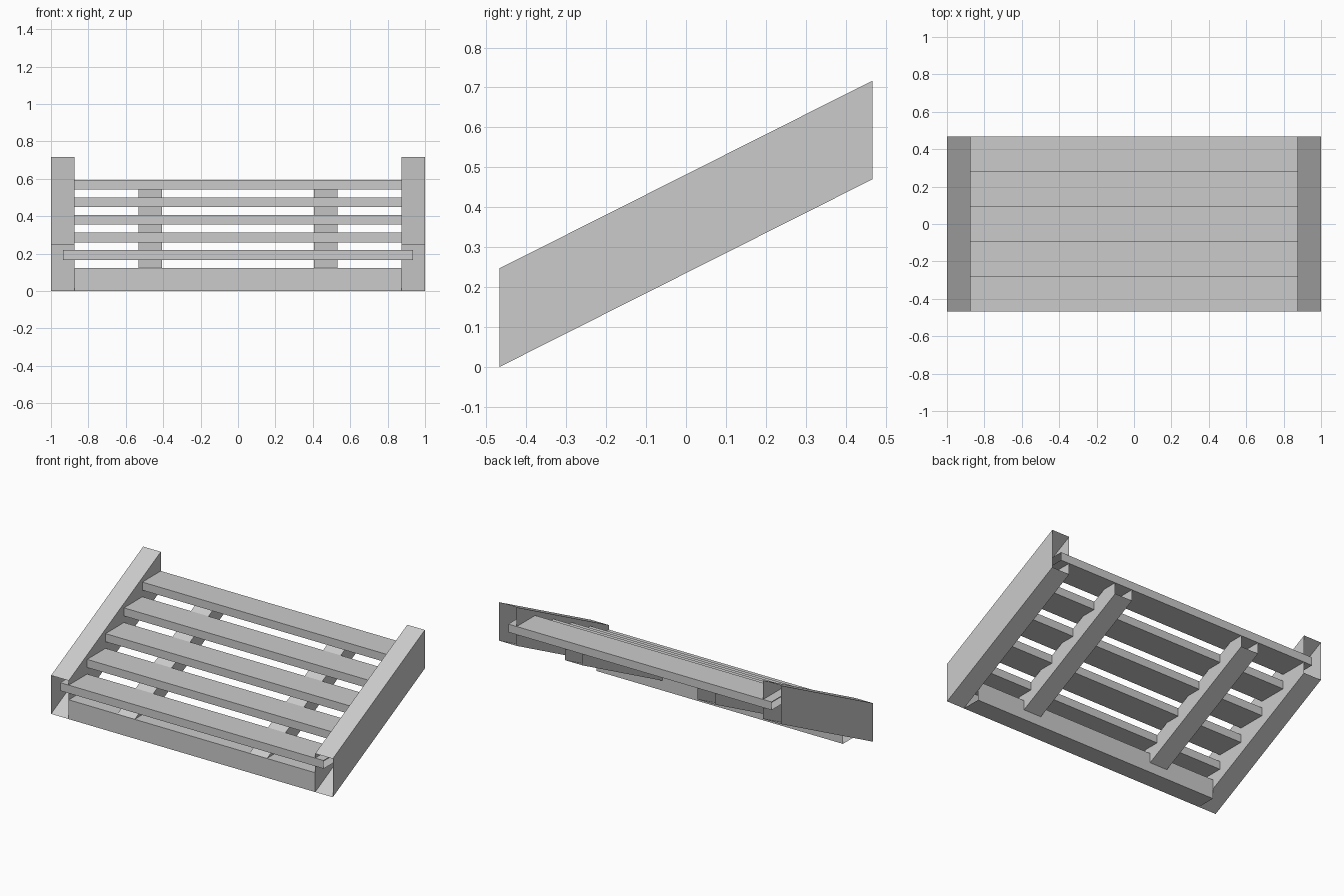
import bpy

cube = bpy.data.objects.get("Cube")
if cube:
    bpy.data.objects.remove(cube, do_unlink=True)

GREY = (0.6, 0.6, 0.6, 1.0)
mat = bpy.data.materials.new("plain_grey")
mat.use_nodes = True
mat.diffuse_color = GREY
mat.node_tree.nodes["Principled BSDF"].inputs["Base Color"].default_value = GREY

HALF_DEPTH = 0.467   # half the run of the flight
RISE = 0.47          # climb of the sloped members from front to back
STEPS = 5


def open_tube(name, x0, x1, start, end, height):
    """Four-sided sleeve with open ends; start and end are rings of 4 points."""
    faces = [(i, (i + 1) % 4, (i + 1) % 4 + 4, i + 4) for i in range(4)]
    mesh = bpy.data.meshes.new(name)
    mesh.from_pydata(start + end, [], faces)
    mesh.materials.append(mat)
    obj = bpy.data.objects.new(name, mesh)
    bpy.context.collection.objects.link(obj)
    return obj


def sloped_beam(name, x0, x1, height):
    """Beam rising to the back, plumb-cut and open at front and back."""
    def ring(y, z):
        return [(x0, y, z), (x0, y, z + height), (x1, y, z + height), (x1, y, z)]
    return open_tube(name, x0, x1, ring(-HALF_DEPTH, 0), ring(HALF_DEPTH, RISE), height)


def cross_board(name, half_width, y0, depth, z0, height):
    """Level board running left to right, open at both ends."""
    def ring(x):
        return [(x, y0, z0), (x, y0 + depth, z0),
                (x, y0 + depth, z0 + height), (x, y0, z0 + height)]
    return open_tube(name, -half_width, half_width,
                     ring(-half_width), ring(half_width), height)


# Side stringers and the lower centre bearers, mirrored left and right
for side, sign in (("left", 1), ("right", -1)):
    for part, inner, outer, height in (("stringer", 0.875, 1.0, 0.247),
                                       ("bearer", 0.407, 0.532, 0.122)):
        x0, x1 = sorted((sign * inner, sign * outer))
        sloped_beam(f"{side}_{part}", x0, x1, height)

# Kick board at the foot
cross_board("kick_board", 0.875, -HALF_DEPTH, 0.125, 0, 0.124)

# Treads, let into the side stringers
run = 2 * HALF_DEPTH / STEPS
for i in range(STEPS):
    cross_board(f"tread_{i + 1}", 0.935, -HALF_DEPTH + i * run, run,
                0.166 + i * RISE / STEPS, 0.052)

# Consistent outward faces
import bmesh
for obj in bpy.context.collection.objects:
    if obj.type == "MESH" and obj.data.materials and obj.data.materials[0] == mat:
        bm = bmesh.new()
        bm.from_mesh(obj.data)
        bmesh.ops.recalc_face_normals(bm, faces=bm.faces)
        bm.to_mesh(obj.data)
        bm.free()
